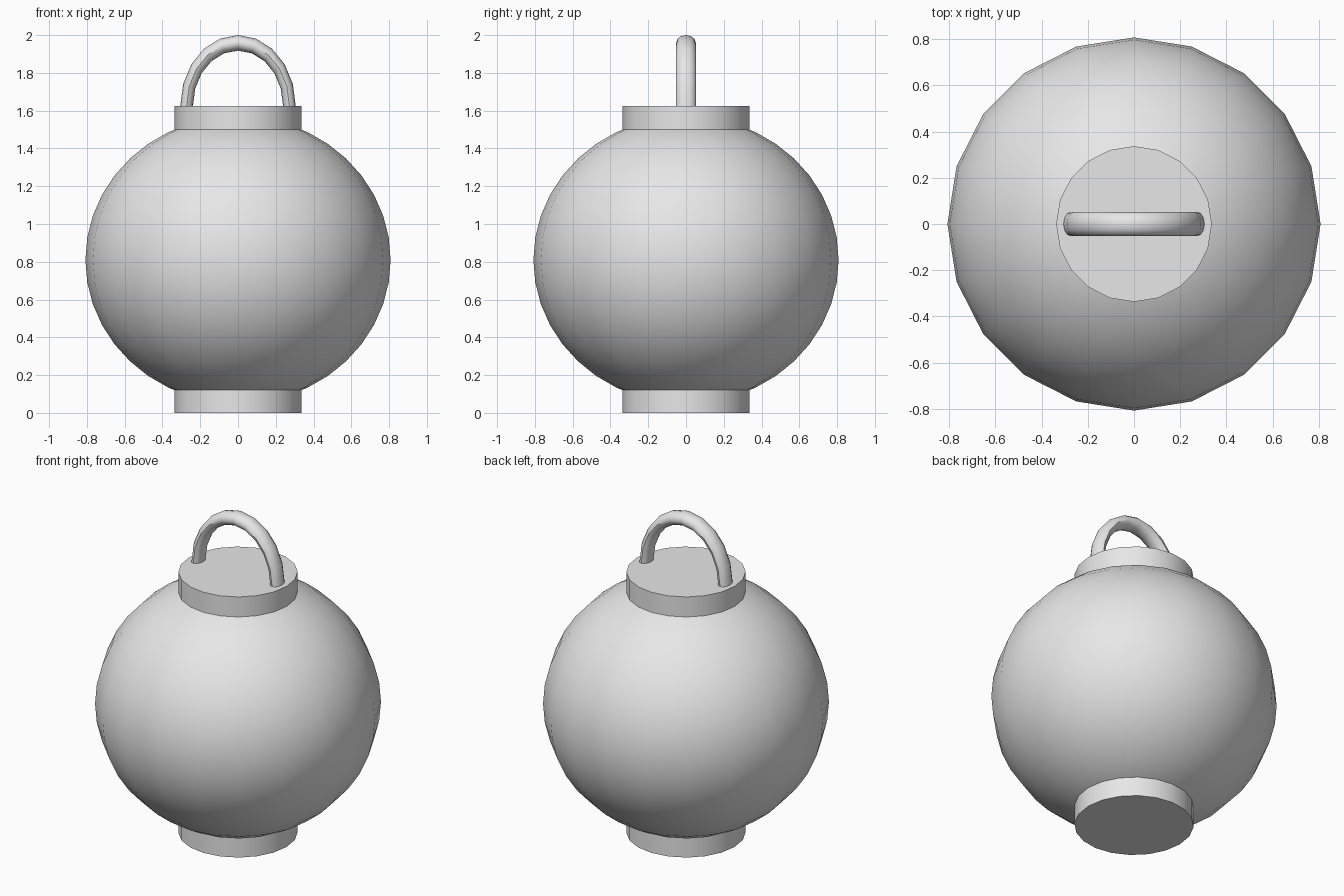
import bpy
import bmesh
from math import pi, radians
from mathutils import Matrix, Vector

default = bpy.data.objects.get("Cube")
if default:
    bpy.data.objects.remove(default, do_unlink=True)

SIDES = 20
MID_Z = 0.81      # centre of the round body
CAP_TOP = 1.625   # where the handle meets the cap

grey = bpy.data.materials.new("plain_grey")
grey.use_nodes = True
grey.diffuse_color = (0.8, 0.8, 0.8, 1)
grey.node_tree.nodes["Principled BSDF"].inputs["Base Color"].default_value = grey.diffuse_color


def finish(name, bm):
    """Turn a bmesh into a smooth-shaded object with sharp rims."""
    bmesh.ops.recalc_face_normals(bm, faces=bm.faces)
    mesh = bpy.data.meshes.new(name)
    bm.to_mesh(mesh)
    bm.free()
    mesh.materials.append(grey)
    obj = bpy.data.objects.new(name, mesh)
    bpy.context.collection.objects.link(obj)
    bpy.ops.object.select_all(action='DESELECT')
    obj.select_set(True)
    bpy.context.view_layer.objects.active = obj
    bpy.ops.object.shade_smooth_by_angle(angle=radians(40))
    return obj


def disc(name, radius, bottom, top):
    bm = bmesh.new()
    bmesh.ops.create_cone(bm, cap_ends=True, segments=SIDES, radius1=radius, radius2=radius,
                          depth=top - bottom,
                          matrix=Matrix.Translation((0, 0, (top + bottom) / 2)))
    return finish(name, bm)


# Slightly flattened round body
bm = bmesh.new()
bmesh.ops.create_uvsphere(bm, u_segments=SIDES, v_segments=20, radius=1)
bmesh.ops.scale(bm, vec=(0.808, 0.808, 0.76), verts=bm.verts)
bmesh.ops.translate(bm, vec=(0, 0, MID_Z), verts=bm.verts)
finish("round_body", bm)

# Base and cap
disc("base", 0.337, 0, 0.12)
disc("cap", 0.337, 1.5, CAP_TOP)

# Arched handle: a ring section swept through half a turn, then stretched upward
bm = bmesh.new()
ring = bmesh.ops.create_circle(bm, cap_ends=True, segments=12, radius=0.0335,
                               matrix=Matrix.Translation((0.272, 0, 0)))
bmesh.ops.spin(bm, geom=bm.verts[:] + bm.edges[:] + bm.faces[:], cent=Vector((0, 0, 0)),
               axis=(0, -1, 0), angle=pi, steps=10, use_duplicate=False)
bmesh.ops.scale(bm, vec=(1, 1.57, 1.228), verts=bm.verts)
bmesh.ops.translate(bm, vec=(0, 0, CAP_TOP), verts=bm.verts)
finish("handle", bm)
